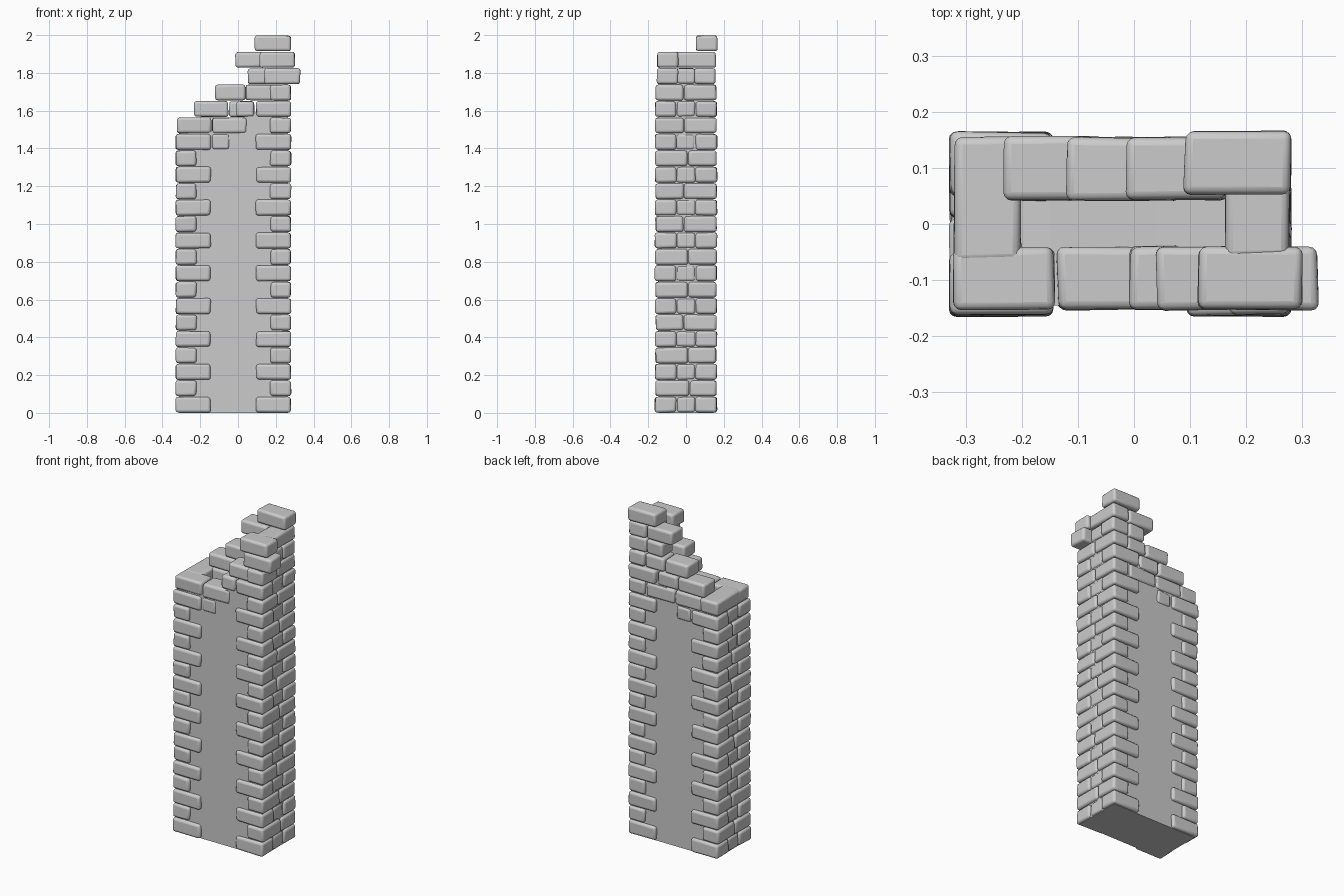
import bpy, bmesh, random
from mathutils import Vector

if "Cube" in bpy.data.objects:
    bpy.data.objects.remove(bpy.data.objects["Cube"])

random.seed(4)
H = 2 / 23          # course height
J = 0.006           # corner irregularity


def finish(name, bm, bevel=0):
    bmesh.ops.recalc_face_normals(bm, faces=bm.faces)
    me = bpy.data.meshes.new(name)
    bm.to_mesh(me)
    bm.free()
    ob = bpy.data.objects.new(name, me)
    bpy.context.collection.objects.link(ob)
    if bevel:
        m = ob.modifiers.new("worn_edges", 'BEVEL')
        m.width, m.segments, m.limit_method = bevel, 3, 'NONE'
        bpy.ops.object.select_all(action='DESELECT')
        ob.select_set(True)
        bpy.context.view_layer.objects.active = ob
        bpy.ops.object.shade_smooth_by_angle(angle=0.8)
    return ob


def brick(bm, k, x0, x1, y0, y1):
    """One worn brick in course k, corners nudged inwards."""
    size = Vector((x1 - x0, y1 - y0, H - 0.001))
    mid = Vector(((x0 + x1) / 2, (y0 + y1) / 2, (k + 0.5) * H))
    for v in bmesh.ops.create_cube(bm, size=1)['verts']:
        p = Vector([a * b for a, b in zip(v.co, size)])
        for i in range(3):
            amp = J if i < 2 else J * 0.6
            p[i] -= (1 if p[i] > 0 else -1) * random.uniform(0, amp)
        v.co = mid + p


def quoins(name, outer, sign, courses):
    """Interlocking corner bricks on one end; sign points into the pillar."""
    bm = bmesh.new()

    def put(k, a, b, y0, y1):
        xs = sorted((outer + sign * a, outer + sign * b))
        brick(bm, k, *xs, y0, y1)

    for k in range(courses):
        if k % 2 == 0:
            put(k, 0, 0.19, -0.167, -0.048)
            put(k, 0, 0.19, 0.048, 0.167)
            put(k, 0.008, 0.115, -0.053, 0.053)
        else:
            s = random.choice((-0.01, 0.012, 0.02))
            put(k, 0, 0.115, -0.164, s)
            put(k, 0, 0.115, s - 0.002, 0.164)
    return finish(name, bm, 0.014)


quoins("left_corner_bricks", -0.332, 1, 17)
quoins("right_corner_bricks", 0.283, -1, 20)

# Broken stepped bricks of the upper wall: (course, x0, x1)
front = [(16, -0.14, -0.04), (17, -0.325, -0.14), (17, -0.14, 0.05),
         (18, -0.01, 0.09), (19, 0.037, 0.2), (20, 0.137, 0.332),
         (21, 0.113, 0.303)]
back = [(16, -0.14, -0.04), (17, -0.215, -0.03), (17, -0.03, 0.165),
        (18, -0.236, -0.05), (18, -0.05, 0.09), (19, -0.122, 0.04),
        (19, 0.04, 0.17), (20, 0.05, 0.165), (20, 0.16, 0.283),
        (21, -0.018, 0.165), (22, 0.087, 0.283)]
bm = bmesh.new()
for k, x0, x1 in front:
    brick(bm, k, x0, x1, -0.156, -0.038)
for k, x0, x1 in back:
    off = 0.011 if k == 22 else 0
    brick(bm, k, x0, x1, 0.04 + off, 0.158 + off)
# End bricks laid across the wall
brick(bm, 17, -0.325, -0.2, -0.07, 0.158)
brick(bm, 20, 0.165, 0.275, -0.053, 0.053)
brick(bm, 21, 0.16, 0.28, -0.065, 0.162)
finish("broken_top_bricks", bm, 0.014)

# Plain wall core with a broken sloping top
prof = [(-0.312, 0), (0.266, 0), (0.266, 1.78), (0.17, 1.62),
        (0.04, 1.57), (-0.15, 1.49), (-0.312, 1.48)]
bm = bmesh.new()
f = bm.faces.new([bm.verts.new((x, -0.146, z)) for x, z in prof])
ext = bmesh.ops.extrude_face_region(bm, geom=[f])['geom']
for v in ext:
    if isinstance(v, bmesh.types.BMVert):
        v.co.y = 0.146
finish("wall_core", bm)
